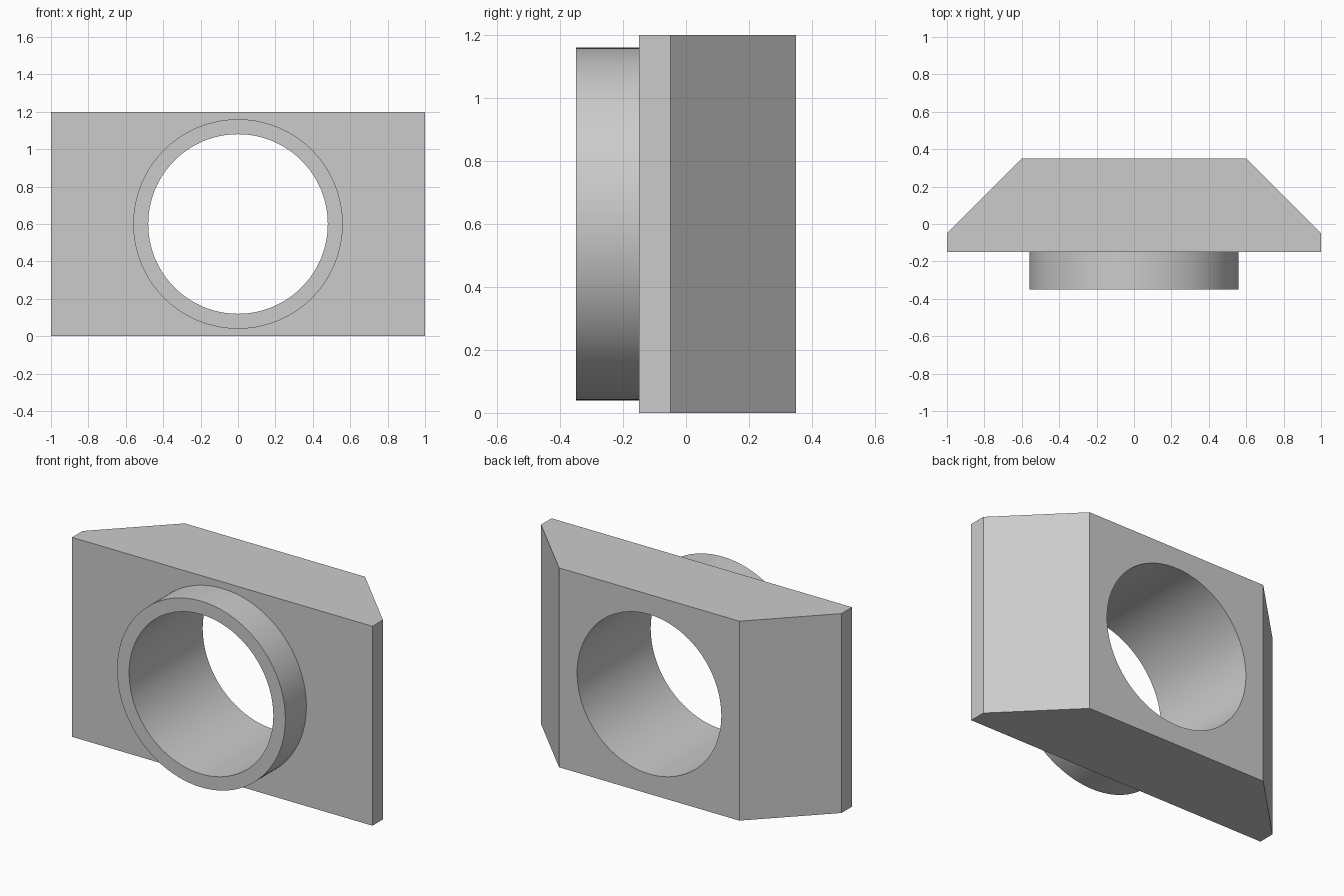
import bpy
import bmesh
import math
from mathutils import Matrix, Vector

cube = bpy.data.objects.get("Cube")
if cube:
    bpy.data.objects.remove(cube, do_unlink=True)

HEIGHT = 1.2
BODY_FRONT, BODY_BACK, COLLAR_FRONT = -0.15, 0.35, -0.35
COLLAR_RADIUS, BORE_RADIUS = 0.56, 0.48

grey = bpy.data.materials.new("light grey")
grey.use_nodes = True
grey.diffuse_color = (0.6, 0.6, 0.6, 1)
grey.node_tree.nodes["Principled BSDF"].inputs["Base Color"].default_value = grey.diffuse_color


def make_object(name, bm):
    bmesh.ops.recalc_face_normals(bm, faces=bm.faces[:])
    mesh = bpy.data.meshes.new(name)
    bm.to_mesh(mesh)
    bm.free()
    mesh.materials.append(grey)
    obj = bpy.data.objects.new(name, mesh)
    bpy.context.collection.objects.link(obj)
    return obj


def cylinder_along_y(name, radius, y0, y1):
    bm = bmesh.new()
    place = Matrix.Translation((0, (y0 + y1) / 2, HEIGHT / 2)) @ Matrix.Rotation(math.pi / 2, 4, "X")
    bmesh.ops.create_cone(bm, cap_ends=True, segments=128, radius1=radius,
                          radius2=radius, depth=y1 - y0, matrix=place)
    return make_object(name, bm)


def combine(target, tool, operation):
    mod = target.modifiers.new(operation.lower(), "BOOLEAN")
    mod.operation = operation
    mod.solver = "EXACT"
    mod.object = tool
    bpy.context.view_layer.objects.active = target
    bpy.ops.object.modifier_apply(modifier=mod.name)
    bpy.data.objects.remove(tool, do_unlink=True)


# Block: plan profile with chamfered back corners, extruded upwards
half = [(1, BODY_FRONT), (1, -0.05), (0.6, BODY_BACK)]
plan = half + [(-x, y) for x, y in reversed(half)]
bm = bmesh.new()
base = bm.faces.new([bm.verts.new((x, y, 0)) for x, y in plan])
top = bmesh.ops.extrude_face_region(bm, geom=[base])
bmesh.ops.translate(bm, vec=Vector((0, 0, HEIGHT)),
                    verts=[v for v in top["geom"] if isinstance(v, bmesh.types.BMVert)])
block = make_object("collared_block", bm)

# Collar on the front, then the bore through both
combine(block, cylinder_along_y("collar", COLLAR_RADIUS, COLLAR_FRONT, 0), "UNION")
combine(block, cylinder_along_y("bore_cutter", BORE_RADIUS, -0.6, 0.6), "DIFFERENCE")

# Smooth round walls, crisp edges
bpy.ops.object.select_all(action="DESELECT")
block.select_set(True)
bpy.context.view_layer.objects.active = block
bpy.ops.object.shade_smooth_by_angle(angle=math.radians(30))
